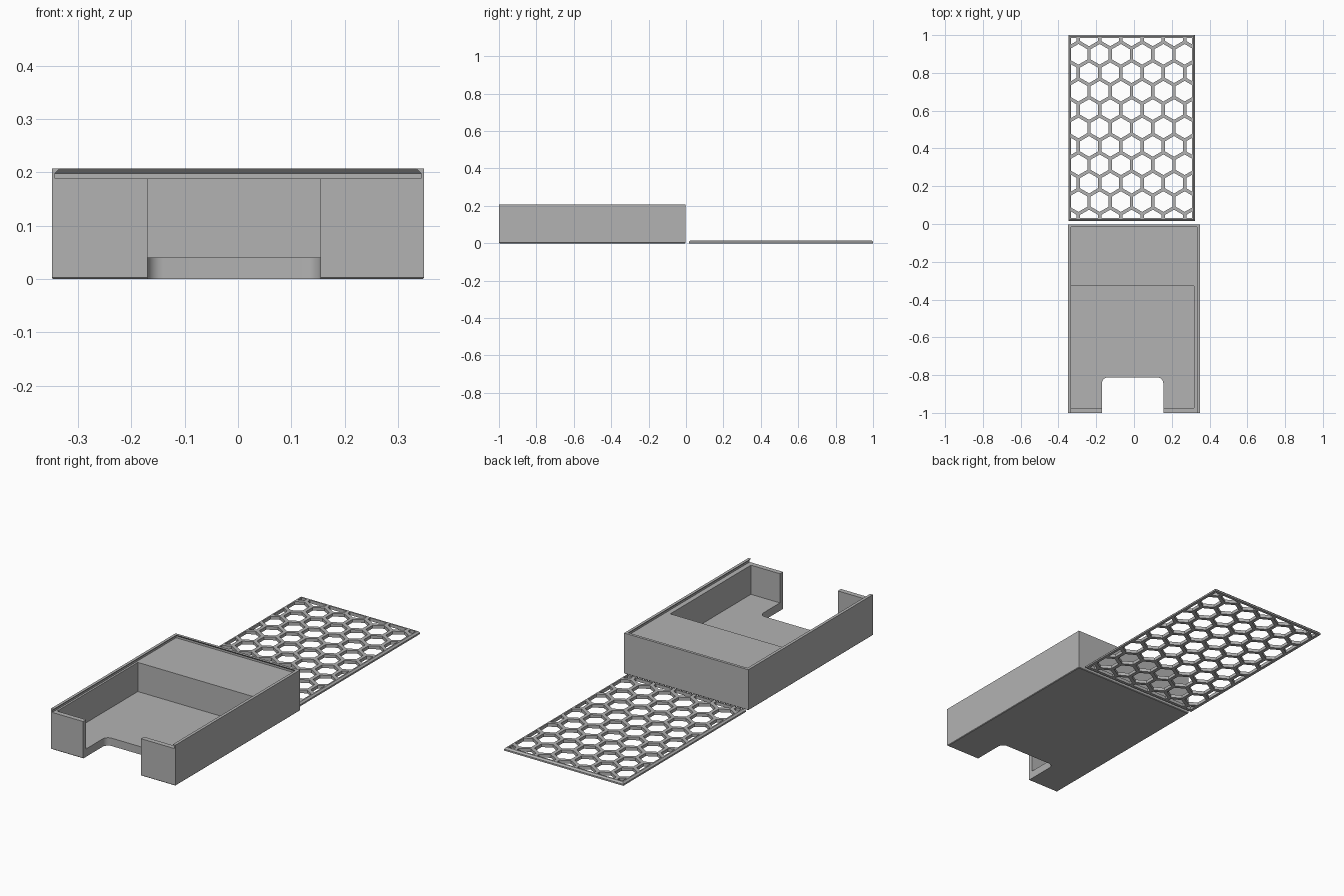
import bpy, bmesh, math

if "Cube" in bpy.data.objects:
    bpy.data.objects.remove(bpy.data.objects["Cube"], do_unlink=True)

grey = bpy.data.materials.new("plain grey")
grey.use_nodes = True
grey.diffuse_color = (0.45, 0.45, 0.45, 1)
grey.node_tree.nodes["Principled BSDF"].inputs["Base Color"].default_value = (0.45, 0.45, 0.45, 1)


def finish(bm, name):
    bmesh.ops.recalc_face_normals(bm, faces=bm.faces)
    mesh = bpy.data.meshes.new(name)
    bm.to_mesh(mesh)
    bm.free()
    mesh.materials.append(grey)
    obj = bpy.data.objects.new(name, mesh)
    bpy.context.collection.objects.link(obj)
    return obj


def add_loft(bm, loops):
    """Closed solid through a stack of matching outlines."""
    rings = [[bm.verts.new(p) for p in loop] for loop in loops]
    n = len(rings[0])
    for a, b in zip(rings, rings[1:]):
        for i in range(n):
            bm.faces.new((a[i], a[(i + 1) % n], b[(i + 1) % n], b[i]))
    bm.faces.new(rings[0][::-1])
    bm.faces.new(rings[-1])


def block(name, x0, x1, y0, y1, levels):
    """Rectangular solid; levels are (height, inset) pairs."""
    bm = bmesh.new()
    add_loft(bm, [[(x0 + d, y0 + d, z), (x1 - d, y0 + d, z),
                   (x1 - d, y1 - d, z), (x0 + d, y1 - d, z)] for z, d in levels])
    return finish(bm, name)


def combine(target, tool, operation="DIFFERENCE"):
    mod = target.modifiers.new("cut", "BOOLEAN")
    mod.operation, mod.object, mod.solver = operation, tool, "EXACT"
    graph = bpy.context.evaluated_depsgraph_get()
    mesh = bpy.data.meshes.new_from_object(target.evaluated_get(graph))
    target.modifiers.clear()
    target.data = mesh
    bpy.data.objects.remove(tool, do_unlink=True)


def bevel_upright_edges(obj, width, segments, keep):
    bm = bmesh.new()
    bm.from_mesh(obj.data)
    edges = [e for e in bm.edges
             if abs(e.verts[0].co.z - e.verts[1].co.z) > 0.01 and keep(e.verts[0].co)]
    bmesh.ops.bevel(bm, geom=edges, offset=width, segments=segments,
                    profile=0.5, affect="EDGES")
    bm.to_mesh(obj.data)
    bm.free()


# Tray body with a finely chamfered bottom edge
top, deck, floor = 0.207, 0.188, 0.04
tray = block("tray_body", -0.349, 0.349, -1.0, -0.002, [(0, 0.003), (0.003, 0), (top, 0)])

# Dovetail slot for the sliding lid, open at the front
combine(tray, block("lid_slot", -0.343, 0.343, -1.1, -0.007,
                    [(deck, 0), (0.198, 0), (top, 0.009), (top + 0.02, 0.009)]))

# Deep pocket in front of the solid rear deck
combine(tray, block("pocket", -0.333, 0.318, -0.975, -0.328, [(floor, 0), (0.3, 0)]))

# Front opening running through the wall and the floor
opening = block("front_opening", -0.17, 0.155, -1.1, -0.813, [(-0.1, 0), (0.3, 0)])
bevel_upright_edges(opening, 0.03, 6, lambda p: p.y > -0.9)
combine(tray, opening)

# Lid plate with dovetail edges
lx0, lx1, ly0, ly1 = -0.348, 0.322, 0.017, 1.0
lid = block("lid_plate", lx0, lx1, ly0, ly1, [(0, 0), (0.008, 0), (0.016, 0.008)])

# Honeycomb holes, clipped to the inside of the lid frame
pitch, bar, frame = 0.1125, 0.018, 0.015
radius = (pitch - bar) / math.sqrt(3)
row_step = pitch * math.sqrt(3) / 2
cx, cy = (lx0 + lx1) / 2, (ly0 + ly1) / 2
bm = bmesh.new()
for row in range(-6, 7):
    shift = 0.5 if row % 2 == 0 else 0
    for col in range(-5, 5):
        x, y = cx + (col + shift) * pitch, cy + row * row_step
        ring = [(x + radius * math.sin(k * math.pi / 3),
                 y + radius * math.cos(k * math.pi / 3)) for k in range(6)]
        add_loft(bm, [[(px, py, z) for px, py in ring] for z in (-0.05, 0.05)])
holes = finish(bm, "honeycomb_holes")
combine(holes, block("frame_inside", lx0 + frame, lx1 - frame, ly0 + frame, ly1 - frame,
                     [(-0.03, 0), (0.03, 0)]), "INTERSECT")
combine(lid, holes)

# Smooth only the rounded corners of the opening
for obj in (tray, lid):
    bpy.ops.object.select_all(action="DESELECT")
    obj.select_set(True)
    bpy.context.view_layer.objects.active = obj
    bpy.ops.object.shade_smooth_by_angle(angle=math.radians(25))
